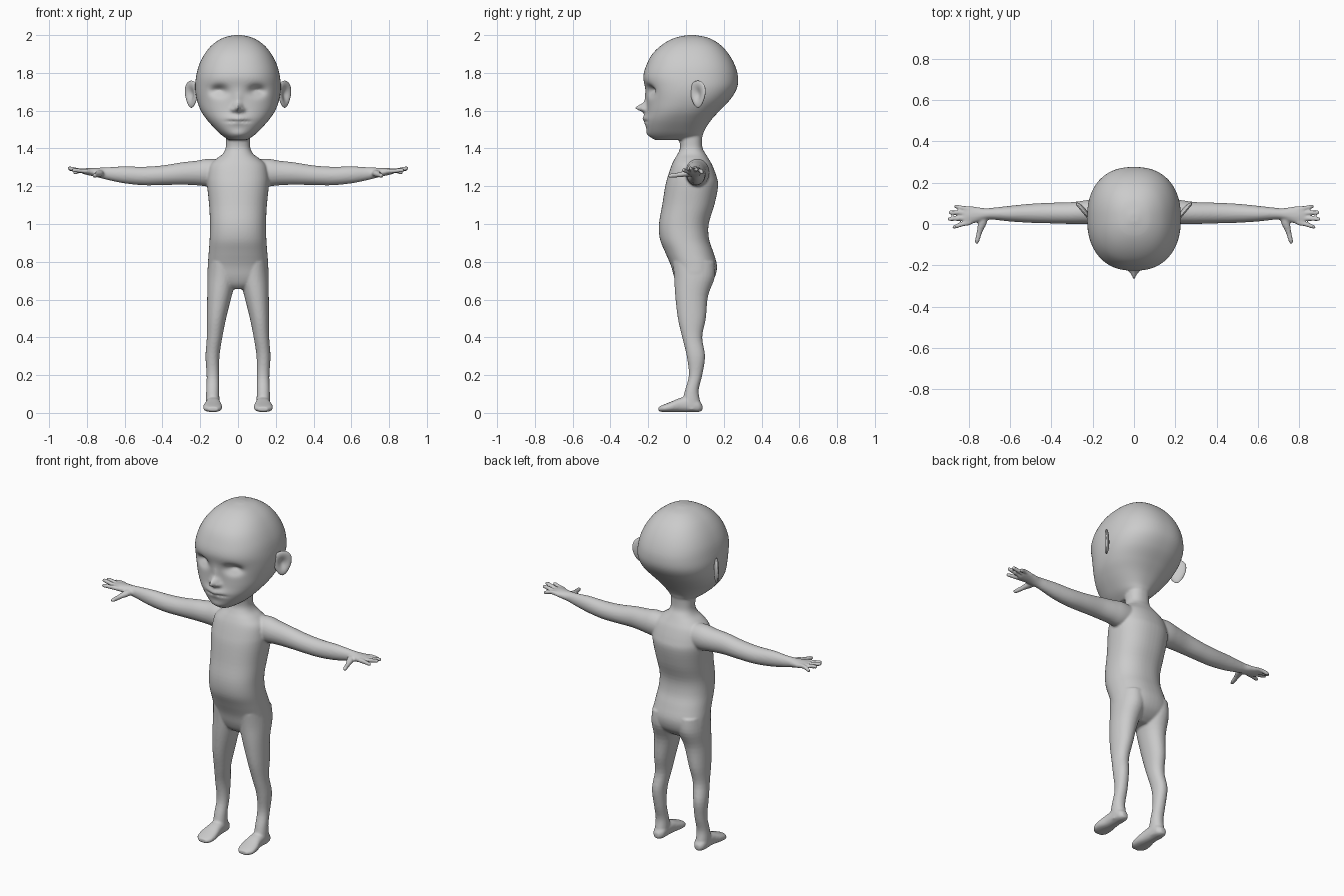
import bpy, bmesh, math
from mathutils import Matrix, Vector

AXES = {'x': (0, 1, 2), 'y': (1, 0, 2), 'z': (2, 0, 1)}


def catmull(a, b, c, d, t):
    return [0.5 * (2*q + (r - p)*t + (2*p - 5*q + 4*r - s)*t*t + (3*q - p - 3*r + s)*t**3)
            for p, q, r, s in zip(a, b, c, d)]


def loft(bm, axis, rows, side=1, n=2.0, segs=32, sub=4, shape=None):
    """Closed tube of superellipse rings; row = (position, centre1, centre2, radius1, radius2)."""
    a, u, v = AXES[axis]
    p = [rows[0]] + rows + [rows[-1]]
    fine = [catmull(*p[i:i + 4], k / sub) for i in range(len(rows) - 1) for k in range(sub)]
    rings = []
    for t, c1, c2, r1, r2 in fine + [rows[-1]]:
        ring = []
        for k in range(segs):
            co = Vector((0, 0, 0))
            c, s = math.cos(2*math.pi*k/segs), math.sin(2*math.pi*k/segs)
            co[a] = t
            co[u] = c1 + r1 * math.copysign(abs(c)**(2/n), c)
            co[v] = c2 + r2 * math.copysign(abs(s)**(2/n), s)
            if shape:
                shape(co)
            co.x *= side
            ring.append(bm.verts.new(co))
        rings.append(ring)
    for r0, r1 in zip(rings, rings[1:]):
        for k in range(segs):
            j = (k + 1) % segs
            bm.faces.new((r0[k], r0[j], r1[j], r1[k]))
    bm.faces.new(rings[0])
    bm.faces.new(rings[-1])


def up(z, cx, w, front, back):
    """Row for a vertical loft given by its front and back y."""
    return (z, cx, (front + back) / 2, w, (back - front) / 2)


def finish(name, bm):
    bmesh.ops.recalc_face_normals(bm, faces=bm.faces)
    me = bpy.data.meshes.new(name)
    bm.to_mesh(me)
    bm.free()
    for f in me.polygons:
        f.use_smooth = True
    ob = bpy.data.objects.new(name, me)
    bpy.context.collection.objects.link(ob)
    return ob


# Face relief: (x, z, spread x, spread z, push in y)
FACE = [(.1, 1.705, .042, .027, .042), (.1, 1.695, .022, .013, -.012),   # eye sockets
        (0, 1.615, .019, .022, -.062), (0, 1.66, .018, .035, -.012),     # nose
        (.028, 1.605, .011, .012, -.018),                                # nostrils
        (0, 1.555, .055, .026, -.018), (.03, 1.544, .035, .006, .014),   # mouth
        (0, 1.475, .04, .02, -.008)]                                     # chin


def face(co):
    if co.y < -0.05:
        x, z = abs(co.x), co.z
        co.y += sum(d * math.exp(-((x - fx)/sx)**2 - ((z - fz)/sz)**2)
                    for fx, fz, sx, sz, d in FACE)


bm = bmesh.new()

# Head
loft(bm, 'z', [up(*r) for r in [
    (2.0, 0, .02, .01, .05), (1.985, 0, .08, -.06, .12), (1.95, 0, .135, -.125, .18),
    (1.90, 0, .177, -.178, .226), (1.84, 0, .207, -.21, .259), (1.78, 0, .222, -.226, .275),
    (1.72, 0, .227, -.216, .27), (1.66, 0, .219, -.207, .235), (1.60, 0, .197, -.208, .178),
    (1.55, 0, .163, -.213, .133), (1.50, 0, .118, -.208, .1), (1.47, 0, .086, -.195, .088),
    (1.445, 0, .05, -.165, .07)]], n=2.35, segs=128, sub=9, shape=face)

# Neck and torso
loft(bm, 'z', [up(*r) for r in [
    (1.50, 0, .066, -.05, .09), (1.44, 0, .064, -.035, .085), (1.40, 0, .066, -.032, .088),
    (1.37, 0, .082, -.045, .105), (1.345, 0, .115, -.06, .12), (1.31, 0, .15, -.077, .14),
    (1.25, 0, .163, -.097, .162), (1.20, 0, .163, -.11, .17), (1.10, 0, .153, -.126, .15),
    (1.00, 0, .148, -.143, .12), (.92, 0, .15, -.138, .122), (.85, 0, .155, -.11, .145),
    (.78, 0, .16, -.08, .164), (.72, 0, .158, -.063, .153), (.68, 0, .12, -.045, .12),
    (.655, 0, .06, -.02, .08)]], n=2.3, segs=48)

for s in (1, -1):
    # Leg
    loft(bm, 'z', [up(*r) for r in [
        (.80, .085, .07, -.07, .15), (.72, .085, .077, -.063, .153), (.62, .098, .065, -.057, .117),
        (.50, .114, .051, -.043, .105), (.40, .124, .041, -.02, .086), (.30, .135, .037, .004, .101),
        (.20, .133, .033, .015, .086), (.12, .134, .034, -.005, .067), (.06, .134, .036, -.02, .075),
        (.015, .134, .034, -.02, .08)]], s, n=2.1)
    # Foot
    loft(bm, 'y', [
        (.087, .134, .028, .015, .015), (.065, .133, .036, .033, .031), (.02, .133, .045, .037, .04),
        (-.03, .132, .042, .041, .037), (-.08, .134, .032, .05, .027), (-.12, .134, .024, .047, .019),
        (-.145, .132, .02, .026, .012)], s, n=2.4)
    # Arm and palm
    loft(bm, 'x', [
        (.08, .06, 1.27, .06, .07), (.16, .06, 1.272, .064, .073), (.22, .058, 1.27, .059, .065),
        (.30, .053, 1.267, .053, .059), (.40, .053, 1.258, .05, .052), (.50, .052, 1.254, .046, .049),
        (.60, .05, 1.26, .038, .045), (.68, .05, 1.266, .029, .035), (.72, .048, 1.27, .028, .029),
        (.76, .045, 1.274, .037, .023), (.80, .042, 1.278, .045, .018), (.825, .04, 1.28, .043, .013)], s)
    # Fingers: base y, tip y, tip x, tip z
    for y0, y1, x1, z1 in [(.073, .085, .872, 1.273), (.052, .056, .898, 1.29),
                           (.029, .024, .902, 1.295), (.007, -.014, .88, 1.285)]:
        loft(bm, 'x', [(.79, y0, 1.279, .012, .013), (.83, y0 + (y1 - y0)*.4, 1.282, .011, .012),
                       (x1 - .01, y1, z1, .01, .011), (x1, y1, z1, .005, .005)], s, segs=16)
    # Thumb
    loft(bm, 'y', [(.04, .725, 1.27, .02, .018), (0, .735, 1.267, .021, .017),
                   (-.04, .748, 1.26, .014, .013), (-.085, .76, 1.255, .011, .011),
                   (-.096, .761, 1.254, .005, .005)], s, segs=16)

body = finish('body', bm)
remesh = body.modifiers.new('blend', 'REMESH')
remesh.mode = 'VOXEL'
remesh.voxel_size = 0.006
remesh.use_smooth_shade = True
smooth = body.modifiers.new('soften', 'SMOOTH')
smooth.factor = 0.5
smooth.iterations = 5

# Ears: dished, tapered discs turned forward
bm = bmesh.new()
bmesh.ops.create_uvsphere(bm, u_segments=40, v_segments=28, radius=1,
                          matrix=Matrix.Rotation(math.pi/2, 4, 'Y'))
for v in bm.verts:
    x, y, z = v.co
    r2 = y*y + z*z
    x = x * .016
    if x > 0:
        x -= .022 * math.exp(-r2 / .3)
    v.co = (x, y * .05 * (1 + .28*z), z * .072)
bmesh.ops.transform(bm, verts=bm.verts,
                    matrix=Matrix.Translation((.247, .063, 1.687)) @ Matrix.Rotation(math.radians(-40), 4, 'Z'))
ears = finish('ears', bm)
ears.modifiers.new('mirror', 'MIRROR').use_axis[0] = True
